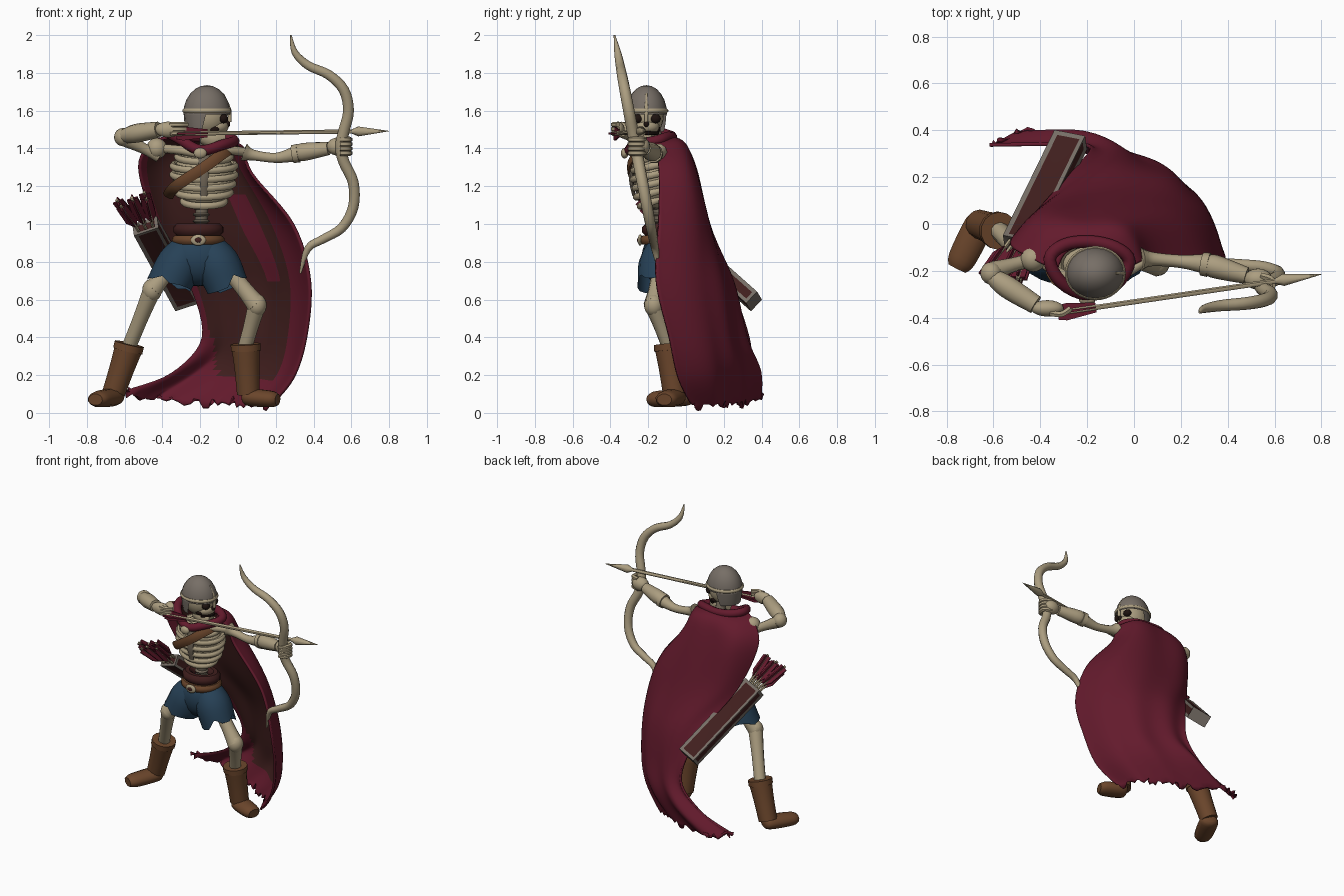
import bpy, bmesh, math, random
from mathutils import Vector, Matrix

random.seed(4)
if "Cube" in bpy.data.objects:
    bpy.data.objects.remove(bpy.data.objects["Cube"])
parts = []


def colour(name, r, g, b):
    m = bpy.data.materials.new(name)
    rgba = [(c / 255) ** 2.2 for c in (r, g, b)] + [1]
    m.diffuse_color = rgba
    m.use_nodes = True
    m.node_tree.nodes["Principled BSDF"].inputs["Base Color"].default_value = rgba
    return m


bone = colour("bone", 170, 156, 127)
shade_bone = colour("old bone", 112, 102, 88)
steel = colour("dull steel", 118, 110, 102)
crimson = colour("crimson cloth", 99, 32, 48)
lining = colour("dark lining", 66, 36, 35)
leather = colour("brown leather", 106, 71, 47)
blue = colour("blue cloth", 43, 67, 87)
black = colour("socket black", 36, 26, 23)


def finish(name, bm, *mats):
    me = bpy.data.meshes.new(name)
    bm.to_mesh(me)
    bm.free()
    for m in mats:
        me.materials.append(m)
    ob = bpy.data.objects.new(name, me)
    bpy.context.collection.objects.link(ob)
    parts.append(ob)
    return ob


def spline(pts, steps, closed=False):
    """Smooth curve through the points."""
    n, out = len(pts), []
    get = lambda i: pts[i % n] if closed else pts[max(0, min(n - 1, i))]
    for i in range(n if closed else n - 1):
        a, b, c, d = (get(i + k) for k in (-1, 0, 1, 2))
        for s in range(steps):
            t = s / steps
            out.append(b + (c - a) * (t / 2) + (2 * a - 5 * b + 4 * c - d) * (t * t / 2)
                       + (3 * b - a - 3 * c + d) * (t ** 3 / 2))
    return out if closed else out + [pts[-1]]


def tube(name, pts, radii, mat, sides=10, steps=4, flat=1, ref=(0, 1, 0),
         closed=False, ragged=0):
    """Swept tube; flat scales it along ref, ragged tears the far end open."""
    if not isinstance(radii, (list, tuple)):
        radii = [radii] * len(pts)
    path = spline([Vector((*p, r)) for p, r in zip(pts, radii)], steps, closed)
    bm, rings, n = bmesh.new(), [], len(path)
    for i, p in enumerate(path):
        a = path[(i - 1) % n if closed else max(i - 1, 0)]
        b = path[(i + 1) % n if closed else min(i + 1, n - 1)]
        t = (b - a).to_3d().normalized()
        u = t.cross(Vector(ref)).normalized()
        w = u.cross(t)
        ring = []
        for k in range(sides):
            g = 2 * math.pi * (k + 0.5) / sides
            co = p.to_3d() + (u * math.cos(g) + w * math.sin(g) * flat) * max(p.w, 0.001)
            if ragged and i == n - 1:
                co += t * random.uniform(-ragged, ragged)
            ring.append(bm.verts.new(co))
        rings.append(ring)
    for i in range(n if closed else n - 1):
        r, q = rings[i], rings[(i + 1) % n]
        for k in range(sides):
            j = (k + 1) % sides
            bm.faces.new((r[k], r[j], q[j], q[k]))
    if not closed:
        bm.faces.new(rings[0])
        if not ragged:
            bm.faces.new(rings[-1])
    bmesh.ops.recalc_face_normals(bm, faces=bm.faces)
    return finish(name, bm, mat)


def ball(name, loc, size, mat, cuts=()):
    """Ellipsoid, keeping only the side each cut plane's normal points to."""
    bm = bmesh.new()
    bmesh.ops.create_uvsphere(bm, u_segments=20, v_segments=12, radius=1)
    bmesh.ops.transform(bm, matrix=Matrix.Translation(loc) @ Matrix.Diagonal((*size, 1)), verts=bm.verts)
    for point, normal in cuts:
        bmesh.ops.bisect_plane(bm, geom=bm.verts[:] + bm.edges[:] + bm.faces[:],
                               plane_co=point, plane_no=normal, clear_inner=True)
    return finish(name, bm, mat)


def ellipse(cx, cy, z, rx, ry, tilt=0, n=12):
    return [(cx + rx * math.cos(2 * math.pi * i / n), cy + ry * math.sin(2 * math.pi * i / n),
             z + tilt * math.sin(2 * math.pi * i / n)) for i in range(n)]


# Head, turned towards the bow
hx, hy = -0.165, -0.21
ball("skull", (hx, hy, 1.57), (0.11, 0.092, 0.11), bone)
ball("cheeks", (-0.115, hy, 1.515), (0.065, 0.07, 0.045), bone)
tube("jaw", [(-0.19, hy, 1.47), (-0.12, hy, 1.45), (-0.065, hy, 1.455)], [0.045, 0.055, 0.033], bone, flat=0.9)
tube("teeth_gap", [(-0.11, -0.27, 1.482), (-0.055, hy, 1.482), (-0.11, -0.15, 1.482)], 0.011, black, 6, ref=(0, 0, 1))
ball("nose_hole", (-0.055, hy, 1.53), (0.014, 0.014, 0.018), black)
for s, side in ((1, "left"), (-1, "right")):
    ball(side + "_eye_socket", (-0.078, hy + s * 0.047, 1.558), (0.026, 0.03, 0.025), black)
    ball(side + "_cheek_hollow", (-0.125, hy + s * 0.062, 1.503), (0.025, 0.012, 0.018), black)
ball("helmet_dome", (hx, hy, 1.58), (0.125, 0.11, 0.155), steel, [((hx, hy, 1.58), (0, 0, 1))])
ball("helmet_neck_guard", (hx, hy, 1.6), (0.123, 0.108, 0.26), steel,
     [((-0.17, hy, 1.58), (-1, 0, 0.25)), ((hx, hy, 1.49), (0, 0, 1)), ((hx, hy, 1.6), (0, 0, -1))])
tube("helmet_band", ellipse(hx, hy, 1.6, 0.119, 0.105), 0.012, bone, 8, 3, ref=(0, 0, 1), closed=True)
tube("nose_guard", [(-0.08, hy, 1.69), (-0.048, hy, 1.61), (-0.044, hy, 1.54)], [0.006, 0.011, 0.01], bone, 8)

# Spine, rib cage and shoulders
cx, cy = -0.18, -0.17
tube("spine", [(-0.2, -0.12, 0.9), (-0.19, -0.14, 1.1), (cx, -0.11, 1.3), (hx, -0.18, 1.52)], 0.035, shade_bone)
for i in range(6):
    ball("vertebra", (-0.195, -0.14, 0.98 + i * 0.035), (0.045, 0.045, 0.013), shade_bone)
ball("chest_core", (cx, cy, 1.25), (0.162, 0.108, 0.17), bone)
for i, w in enumerate((0.11, 0.14, 0.155, 0.165, 0.165, 0.14)):
    tube("rib", ellipse(cx, cy, 1.12 + i * 0.047, w, w * 0.66, 0.025), 0.019, bone, 8, 2, ref=(0, 0, 1), closed=True)
tube("breastbone", [(cx, -0.275, 1.15), (cx, -0.29, 1.25), (cx, -0.265, 1.38)], [0.018, 0.025, 0.035], shade_bone,
     flat=0.5)
tube("collarbones", [(-0.41, -0.15, 1.4), (-0.3, -0.22, 1.39), (cx, -0.25, 1.37), (-0.06, -0.22, 1.39),
                     (0.04, -0.16, 1.38)], 0.024, bone, ref=(0, 0, 1))
tube("chest_strap", [(-0.37, -0.1, 1.15), (-0.33, -0.25, 1.2), (cx, -0.3, 1.3), (-0.07, -0.25, 1.38),
                     (-0.02, -0.12, 1.41)], 0.032, leather, 8, flat=0.4)

# Arms: one outstretched on the bow, one drawing the string
tube("left_upper_arm", [(0.03, -0.15, 1.38), (0.08, -0.15, 1.365), (0.2, -0.16, 1.35), (0.3, -0.17, 1.37)],
     [0.05, 0.03, 0.028, 0.042], bone)
tube("left_forearm", [(0.3, -0.17, 1.37), (0.34, -0.18, 1.38), (0.48, -0.22, 1.4)], [0.03, 0.05, 0.036], bone)
tube("left_cuff", [(0.29, -0.17, 1.37), (0.32, -0.175, 1.375)], [0.05, 0.052], bone)
ball("left_palm", (0.53, -0.235, 1.41), (0.06, 0.045, 0.048), bone)
for i in range(4):
    z = 1.375 + i * 0.024
    tube("left_finger", [(0.54, -0.22, z), (0.59, -0.24, z), (0.58, -0.29, z), (0.54, -0.295, z)], 0.015, bone, 6,
         ref=(0, 0, 1))
ball("right_shoulder", (-0.43, -0.15, 1.4), (0.055, 0.055, 0.055), bone)
tube("right_upper_arm", [(-0.42, -0.15, 1.36), (-0.5, -0.17, 1.4), (-0.6, -0.2, 1.45)], [0.035, 0.03, 0.042], bone)
ball("right_elbow", (-0.61, -0.21, 1.46), (0.046, 0.048, 0.048), bone)
tube("right_forearm", [(-0.61, -0.22, 1.465), (-0.54, -0.27, 1.48), (-0.42, -0.345, 1.5)], [0.035, 0.05, 0.042],
     bone, ref=(0, 0, 1))
ball("right_palm", (-0.37, -0.36, 1.5), (0.07, 0.035, 0.042), bone)
for i in range(3):
    z = 1.48 + i * 0.023
    tube("right_finger", [(-0.36, -0.38, z), (-0.31, -0.385, z), (-0.27, -0.36, z)], 0.014, bone, 6, ref=(0, 0, 1))

# Bow and nocked arrow
bow = [(0.28, 2.0), (0.3, 1.91), (0.37, 1.84), (0.48, 1.79), (0.56, 1.71), (0.585, 1.6), (0.56, 1.49), (0.545, 1.41),
       (0.56, 1.33), (0.61, 1.22), (0.61, 1.09), (0.55, 0.98), (0.45, 0.92), (0.37, 0.87), (0.33, 0.74)]
tube("bow", [(x, -0.265 - 0.19 * (z - 1.4), z) for x, z in bow],
     [0.004, 0.018, 0.024, 0.027, 0.029, 0.03, 0.031, 0.032, 0.031, 0.03, 0.029, 0.027, 0.024, 0.02, 0.006], bone)


def on_arrow(t):
    return Vector((-0.36, -0.385, 1.478)).lerp(Vector((0.8, -0.215, 1.492)), t)


tube("arrow_shaft", [on_arrow(0), on_arrow(0.85)], 0.012, bone, 8)
tube("arrow_head", [on_arrow(0.83), on_arrow(0.86), on_arrow(1)], [0.012, 0.028, 0.001], bone, 8, 1)
for ref in ((0, 1, 0), (0, 0, 1)):
    tube("arrow_feather", [on_arrow(0.03), on_arrow(0.06), on_arrow(0.17)], [0.042, 0.052, 0.03], crimson, 4, 1, 0.15,
         ref)

# Shorts, waist cloth and belt
ball("shorts_seat", (-0.21, -0.115, 0.82), (0.175, 0.12, 0.15), blue)
tube("shorts_right_leg", [(-0.25, -0.11, 0.88), (-0.31, -0.12, 0.79), (-0.365, -0.13, 0.68)],
     [0.09, 0.12, 0.12], blue, 14, ragged=0.03)
tube("shorts_left_leg", [(-0.17, -0.11, 0.88), (-0.11, -0.13, 0.79), (-0.06, -0.14, 0.68)],
     [0.09, 0.12, 0.115], blue, 14, ragged=0.035)
tube("waist_cloth", ellipse(-0.21, -0.12, 0.97, 0.1, 0.08), 0.035, lining, 8, 2, ref=(0, 0, 1), closed=True)
tube("belt", ellipse(-0.21, -0.12, 0.915, 0.115, 0.1), 0.026, leather, 8, 2, ref=(0, 0, 1), closed=True)
ball("buckle", (-0.21, -0.243, 0.915), (0.04, 0.012, 0.03), bone)
ball("buckle_gap", (-0.21, -0.253, 0.915), (0.018, 0.006, 0.013), lining)

# Legs and boots: hip, knee, cuff, ankle, heel, toe
legs = {"right": ((-0.3, -0.11, 0.84), (-0.455, -0.15, 0.65), (-0.575, -0.03, 0.355), (-0.66, 0, 0.1),
                  (-0.645, 0.03, 0.085), (-0.755, -0.19, 0.07)),
        "left": ((-0.1, -0.12, 0.82), (0.1, -0.17, 0.57), (0.04, -0.09, 0.355), (0.055, -0.06, 0.1),
                 (0.03, -0.05, 0.085), (0.21, -0.115, 0.07))}
for side, pts in legs.items():
    hip, knee, cuff, ankle, heel, toe = map(Vector, pts)
    tube(side + "_thigh", [hip, hip.lerp(knee, 0.6), knee], [0.05, 0.045, 0.055], bone)
    ball(side + "_knee", knee, (0.052, 0.052, 0.06), bone)
    tube(side + "_shin", [knee, knee.lerp(cuff, 0.5), cuff], [0.05, 0.042, 0.04], bone)
    tube(side + "_boot_shaft", [cuff, cuff.lerp(ankle, 0.5), ankle], [0.077, 0.067, 0.062], leather, 14)
    tube(side + "_boot_cuff", [cuff + Vector((0, 0, 0.01)), cuff.lerp(ankle, 0.1)], 0.081, leather, 14)
    tube(side + "_boot_foot", [heel, heel.lerp(toe, 0.15), heel.lerp(toe, 0.8), toe],
         [0.035, 0.064, 0.062, 0.042], leather, 12, flat=0.72, ref=(0, 0, 1))

# Cape: cross rows from the shoulders to the torn hem
rows = [[(-0.33, -0.2, 1.47), (-0.29, -0.12, 1.47), (-0.19, -0.085, 1.47), (-0.09, -0.11, 1.46), (-0.05, -0.2, 1.44)],
        [(-0.45, -0.14, 1.44), (-0.37, -0.03, 1.43), (-0.19, -0.005, 1.43), (-0.04, -0.03, 1.43), (0.03, -0.16, 1.41)],
        [(-0.53, -0.08, 1.3), (-0.41, 0.04, 1.3), (-0.2, 0.05, 1.3), (0.01, 0.02, 1.3), (0.08, -0.14, 1.27)],
        [(-0.44, 0.03, 1.0), (-0.34, 0.11, 1.0), (-0.1, 0.13, 1.0), (0.17, 0.07, 1.0), (0.3, -0.14, 1.0)],
        [(-0.27, 0.22, 0.7), (-0.13, 0.25, 0.7), (0.08, 0.21, 0.7), (0.27, 0.09, 0.7), (0.39, -0.15, 0.7)],
        [(-0.19, 0.33, 0.4), (-0.08, 0.32, 0.4), (0.1, 0.25, 0.4), (0.26, 0.14, 0.4), (0.37, -0.08, 0.4)],
        [(-0.36, 0.34, 0.21), (-0.22, 0.39, 0.22), (0.02, 0.29, 0.22), (0.2, 0.17, 0.2), (0.3, -0.03, 0.18)],
        [(-0.62, 0.34, 0.11), (-0.46, 0.39, 0.06), (-0.16, 0.29, 0.04), (0.05, 0.2, 0.03), (0.17, 0.05, 0.025)]]
across = [spline([Vector(p) for p in r], 10) for r in rows]
grid = list(zip(*[spline(list(col), 6) for col in zip(*across)]))
bm = bmesh.new()
nv, nu = len(grid), len(grid[0])
verts = []
for v, row in enumerate(grid):
    line = []
    for u, p in enumerate(row):
        fold = 0.01 * math.sin(u * 0.55 + v * 0.06) * v / nv
        tear = random.uniform(-0.02, 0.05) if v == nv - 1 else 0
        line.append(bm.verts.new(p + Vector((fold * 0.5, fold, tear))))
    verts.append(line)
for v in range(nv - 1):
    for u in range(nu - 1):
        f = bm.faces.new((verts[v][u], verts[v][u + 1], verts[v + 1][u + 1], verts[v + 1][u]))
        inside = 3 + max(0, v - 28) * 1.5 < u < nu - 10 and v < nv - 6
        folded = 24 <= u <= 27 and 15 <= v <= 23
        f.material_index = 0 if inside and not folded else 2
cape = finish("cape", bm, crimson, lining, crimson, crimson)
mod = cape.modifiers.new("cloth thickness", "SOLIDIFY")
mod.thickness, mod.offset, mod.material_offset = 0.015, -1, 1
tube("cape_collar", [(-0.36, -0.15, 1.48), (-0.31, -0.25, 1.45), (-0.2, -0.3, 1.39), (-0.08, -0.26, 1.42),
                     (-0.02, -0.16, 1.44), (-0.08, -0.1, 1.46), (-0.19, -0.075, 1.46), (-0.3, -0.09, 1.47)],
     0.028, crimson, ref=(0, 0, 1), closed=True)
ball("cape_clasp", (-0.2, -0.325, 1.375), (0.035, 0.02, 0.028), bone)

# Quiver with sunken side panels and spare arrows
base, mouth = Vector((-0.27, 0.36, 0.59)), Vector((-0.49, -0.09, 0.99))
axis = (mouth - base).normalized()
out = Vector((0, 1, 0.6))
out = (out - axis * out.dot(axis)).normalized()
side = out.cross(axis)
frame = Matrix((side, out, axis)).transposed().to_4x4()
frame.translation = (base + mouth) / 2
bm = bmesh.new()
bmesh.ops.create_cube(bm, size=1)
bmesh.ops.scale(bm, vec=(0.14, 0.085, (mouth - base).length), verts=bm.verts)
panels = [f for f in bm.faces if f.normal.z > -0.5]
bmesh.ops.inset_individual(bm, faces=panels, thickness=0.028, depth=-0.006)
for f in panels:
    f.material_index = 1
bmesh.ops.transform(bm, matrix=frame, verts=bm.verts)
finish("quiver", bm, steel, lining)
for i in range(6):
    foot = mouth + side * (i % 3 - 1) * 0.04 + out * (0.02 if i < 3 else -0.02)
    way = (axis + side * (i % 3 - 1) * 0.15 + Vector((0, 0, 0.03 * i))).normalized()
    length = random.uniform(0.2, 0.26)
    tube("spare_arrow", [foot, foot + way * length], 0.009, bone, 6, 1)
    for ref in (out, side):
        tube("spare_feather", [foot + way * (length * k) for k in (0.2, 0.4, 0.95)], [0.015, 0.045, 0.042], crimson,
             4, 1, 0.15, ref)

bpy.ops.object.select_all(action="DESELECT")
for ob in parts:
    ob.select_set(True)
bpy.context.view_layer.objects.active = cape
bpy.ops.object.shade_smooth_by_angle(angle=math.radians(45))
